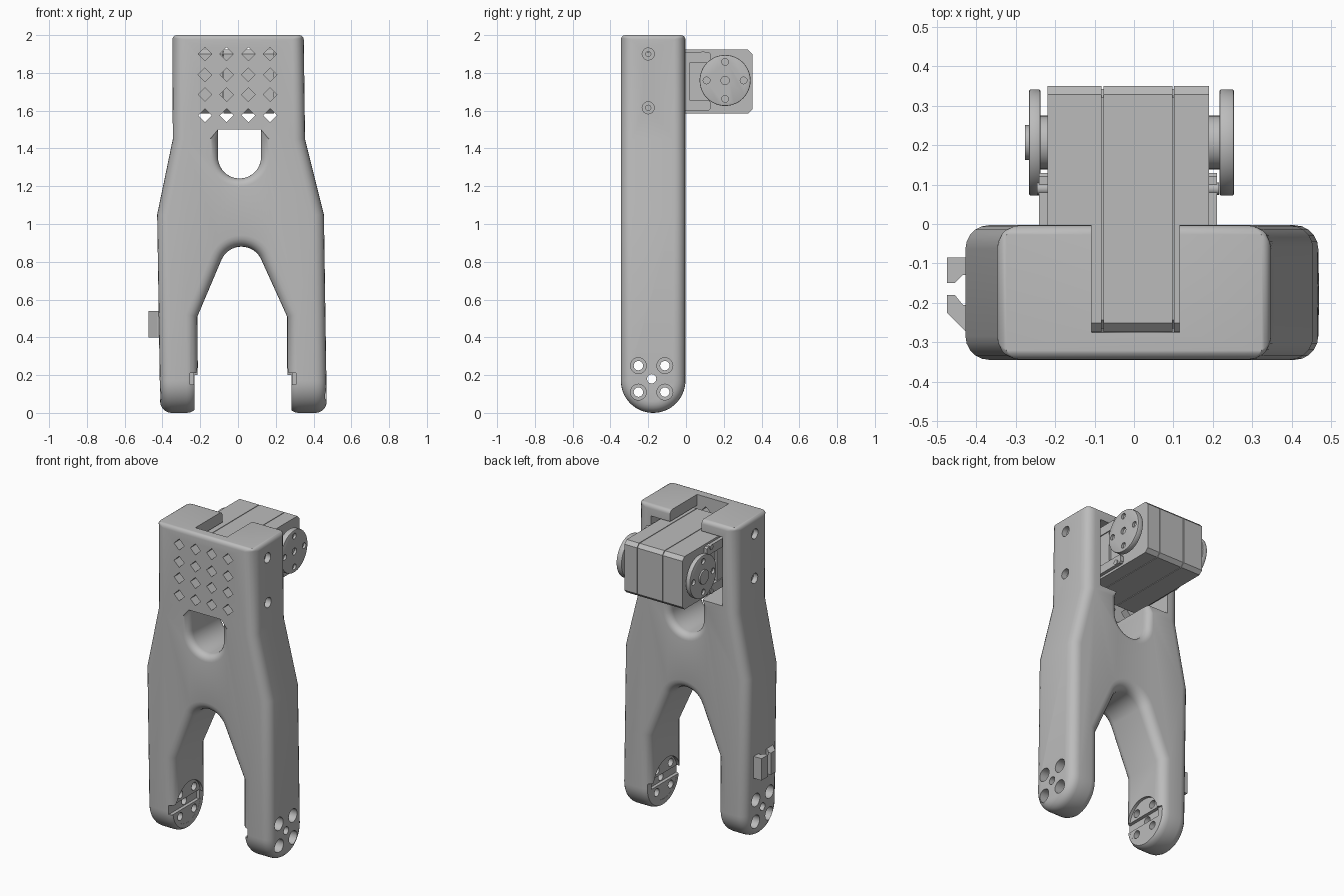
import bpy
import bmesh
from math import cos, sin, pi, radians

cube = bpy.data.objects.get("Cube")
if cube:
    bpy.data.objects.remove(cube, do_unlink=True)

grey = bpy.data.materials.new("plain_grey")
grey.use_nodes = True
grey.diffuse_color = (0.5, 0.5, 0.5, 1)
grey.node_tree.nodes["Principled BSDF"].inputs["Base Color"].default_value = (0.5, 0.5, 0.5, 1)


def prism(name, pts, axis, lo, hi):
    """Extrude a closed 2D outline along an axis."""
    def place(p, h):
        u, v = p
        return {"x": (h, u, v), "y": (u, h, v), "z": (u, v, h)}[axis]
    bm = bmesh.new()
    a = [bm.verts.new(place(p, lo)) for p in pts]
    b = [bm.verts.new(place(p, hi)) for p in pts]
    bm.faces.new(a)
    bm.faces.new(b)
    for i in range(len(pts)):
        j = (i + 1) % len(pts)
        bm.faces.new((a[i], a[j], b[j], b[i]))
    bmesh.ops.recalc_face_normals(bm, faces=bm.faces)
    mesh = bpy.data.meshes.new(name)
    bm.to_mesh(mesh)
    bm.free()
    obj = bpy.data.objects.new(name, mesh)
    bpy.context.collection.objects.link(obj)
    mesh.materials.append(grey)
    return obj


def arc(cu, cv, r, start, end, n):
    angles = [radians(start + (end - start) * i / n) for i in range(n + 1)]
    return [(cu + r * cos(t), cv + r * sin(t)) for t in angles]


def circle(cu, cv, r, n=24):
    return arc(cu, cv, r, 0, 360, n)[:-1]


def rect(u0, u1, v0, v1, c=0):
    if not c:
        return [(u0, v0), (u1, v0), (u1, v1), (u0, v1)]
    return [(u0 + c, v0), (u1 - c, v0), (u1, v0 + c), (u1, v1 - c),
            (u1 - c, v1), (u0 + c, v1), (u0, v1 - c), (u0, v0 + c)]


def apply(obj, mod):
    bpy.context.view_layer.objects.active = obj
    bpy.ops.object.modifier_apply(modifier=mod.name)


def boolean(obj, pts, axis, lo, hi, op="DIFFERENCE"):
    cutter = prism("cutter", pts, axis, lo, hi)
    cutter.hide_render = True
    mod = obj.modifiers.new("cut", "BOOLEAN")
    mod.operation, mod.solver, mod.object = op, "EXACT", cutter
    apply(obj, mod)
    bpy.data.objects.remove(cutter, do_unlink=True)


def smooth(obj):
    bpy.ops.object.select_all(action="DESELECT")
    obj.select_set(True)
    bpy.context.view_layer.objects.active = obj
    bpy.ops.object.shade_smooth_by_angle(angle=radians(32))


FRONT, BACK = -0.345, -0.003
MID = (FRONT + BACK) / 2
R = (BACK - FRONT) / 2

# Forked frame: front outline, trimmed by a side profile with round feet
outline = [(-0.41, -0.1), (-0.21, -0.1), (-0.215, 0.51)]
outline += arc(0.018, 0.765, 0.115, 156, 24, 16)
outline += [(0.26, 0.51), (0.26, -0.1), (0.472, -0.1), (0.455, 1.05),
            (0.355, 1.45), (0.348, 2), (-0.348, 2), (-0.345, 1.45), (-0.428, 1.05)]
frame = prism("forked_frame", outline, "y", -0.5, 0.2)
boolean(frame, arc(MID, R, R, 180, 360, 28) + [(BACK, 2.2), (FRONT, 2.2)],
        "x", -1, 1, "INTERSECT")
boolean(frame, arc(0.008, 1.355, 0.114, 180, 360, 20) + [(0.122, 1.5), (-0.106, 1.5)],
        "y", -0.6, 0.3)

# Rounded rims, tighter along the top
bm = bmesh.new()
bm.from_mesh(frame.data)
weight = bm.edges.layers.float.new("bevel_weight_edge")
for e in bm.edges:
    zs = [v.co.z for v in e.verts]
    if len(e.link_faces) == 2 and e.calc_face_angle() > 0.9:
        inside = all(abs(v.co.x) < 0.2 and 1.2 < v.co.z < 1.51 for v in e.verts)
        if min(zs) > 1.99:
            e[weight] = 0.4
        elif inside:
            e[weight] = 0 if min(zs) > 1.49 or max(zs) - min(zs) > 0.3 else 0.7
        else:
            e[weight] = 1
        along_y = abs(e.verts[0].co.y - e.verts[1].co.y) > 0.2
        if inside and along_y:
            e[weight] = 0
bm.to_mesh(frame.data)
bm.free()
rim = frame.modifiers.new("rim", "BEVEL")
rim.limit_method, rim.width, rim.segments = "WEIGHT", 0.06, 5
rim.use_clamp_overlap = False
apply(frame, rim)

# Actuator pocket and the slot through the top
boolean(frame, rect(-0.255, 0.25, 1.49, 1.93), "y", -0.28, 0.2)
boolean(frame, rect(-0.108, 0.115, -0.276, 0.2), "z", 1.8, 2.2)

# Diamond vents in the front plate
for x in (-0.175, -0.06, 0.055, 0.17):
    for z in (1.9, 1.79, 1.685, 1.575):
        boolean(frame, circle(x, z, 0.036, 4), "y", -0.5, -0.2)

# Screw holes through the upper side walls
for z in (1.9, 1.615):
    boolean(frame, circle(-0.2, z, 0.014, 12), "x", -0.6, 0.6)
    for lo, hi in ((-0.6, -0.315), (0.315, 0.6)):
        boolean(frame, circle(-0.2, z, 0.032, 16), "x", lo, hi)

# Feet: flat inner seats, horn recess, slot and screw holes
FY, FZ = -0.182, 0.18
for seat, side in ((-0.231, -1), (0.284, 1)):
    def span(depth):
        return sorted((0.02, seat + side * depth))
    boolean(frame, rect(-0.5, 0.2, -0.2, 0.2), "x", *span(0))
    boolean(frame, circle(FY, FZ, 0.135, 32), "x", *span(0.001))
    boolean(frame, rect(-0.5, -0.06, 0.15, 0.21), "x", *span(0.022))
boolean(frame, circle(FY, FZ, 0.025, 12), "x", -0.7, 0.7)
for dy in (-0.07, 0.07):
    for dz in (-0.07, 0.07):
        boolean(frame, circle(FY + dy, FZ + dz, 0.025, 16), "x", -0.7, 0.7)
        for lo, hi in ((-0.7, -0.33), (0.38, 0.7)):
            boolean(frame, circle(FY + dy, FZ + dz, 0.042, 20), "x", lo, hi)
smooth(frame)

# Cable clip on the outer right leg
prism("clip_back_prong", [(-0.4, -0.085), (-0.475, -0.085), (-0.475, -0.15), (-0.455, -0.15),
                          (-0.435, -0.13), (-0.4, -0.13)], "z", 0.4, 0.54)
prism("clip_front_prong", [(-0.4, -0.28), (-0.425, -0.275), (-0.475, -0.225), (-0.475, -0.18),
                           (-0.455, -0.18), (-0.435, -0.205), (-0.4, -0.21)], "z", 0.4, 0.54)

# Actuator case in three sections with thin seams over a core
case = rect(-0.274, 0.351, 1.585, 1.923, 0.022)
for name, lo, hi in (("case_right", -0.22, -0.082), ("case_middle", -0.078, 0.098),
                     ("case_left", 0.102, 0.19)):
    prism(name, case, "x", lo, hi)
prism("case_core", rect(-0.266, 0.343, 1.593, 1.915, 0.022), "x", -0.2, 0.17)

# Side flanges, screws, hubs and output discs
HY, HZ = 0.207, 1.76
for tag, side, face, rim_x, d0, d1 in (("right", -1, -0.22, -0.241, -0.237, -0.267),
                                       ("left", 1, 0.19, 0.211, 0.217, 0.254)):
    inner = face - side * 0.01
    for part, z0, z1 in (("lower", 1.6, 1.655), ("upper", 1.855, 1.91)):
        prism(f"flange_{part}_{tag}", rect(-0.26, 0.13, z0, z1, 0.01), "x", inner, rim_x)
    prism(f"flange_web_{tag}", rect(-0.26, 0.02, 1.64, 1.87), "x", inner, rim_x - side * 0.006)
    for part, z in (("lower", 1.615), ("upper", 1.898)):
        smooth(prism(f"case_screw_{part}_{tag}", circle(0.09, z, 0.016, 16), "x",
                     inner, rim_x + side * 0.005))
    smooth(prism(f"hub_{tag}", circle(HY, HZ, 0.068), "x", inner, d0 + side * 0.005))
    disc = prism(f"output_disc_{tag}", circle(HY, HZ, 0.135, 48), "x", d0, d1)
    edge = disc.modifiers.new("edge", "BEVEL")
    edge.width, edge.segments, edge.angle_limit = 0.005, 2, radians(50)
    apply(disc, edge)
    lo, hi = sorted((d1 - side * 0.015, d1 + side * 0.05))
    for k in range(4):
        t = k * pi / 2
        boolean(disc, circle(HY + 0.098 * cos(t), HZ + 0.098 * sin(t), 0.018, 16), "x", lo, hi)
    if side > 0:
        boolean(disc, circle(HY, HZ, 0.022, 16), "x", lo, hi)
    smooth(disc)
smooth(prism("disc_boss", circle(HY, HZ, 0.045), "x", -0.277, -0.26))
